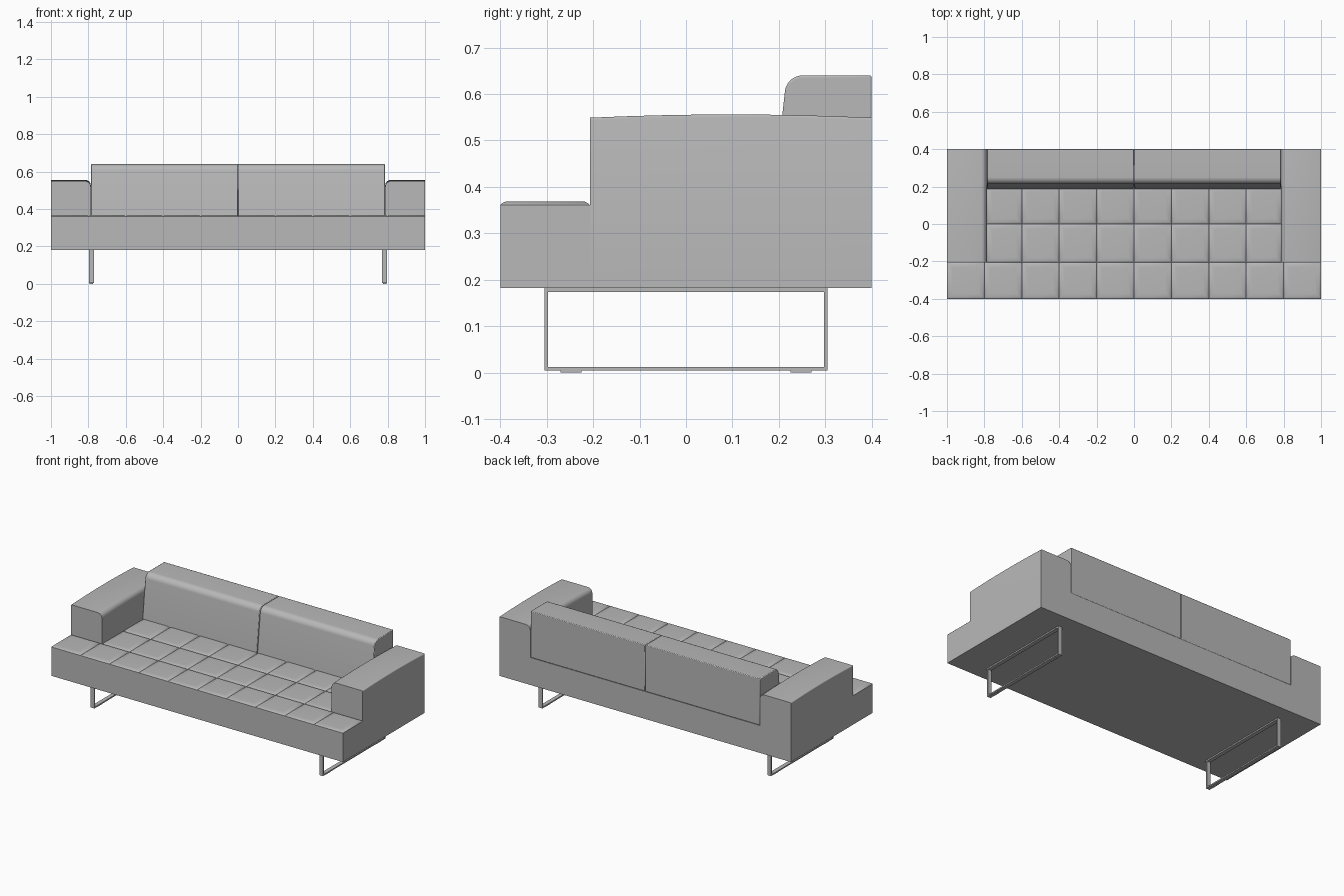
import bpy, bmesh, math

old = bpy.data.objects.get("Cube")
if old:
    bpy.data.objects.remove(old, do_unlink=True)

fabric = bpy.data.materials.new("soft_grey")
fabric.use_nodes = True
GREY = (0.48, 0.48, 0.48, 1)
fabric.diffuse_color = GREY
fabric.node_tree.nodes["Principled BSDF"].inputs["Base Color"].default_value = GREY


def loft(name, rings, smooth=True, bevel=0):
    """Skin a list of equal-length closed rings and cap both ends."""
    bm = bmesh.new()
    loops = [[bm.verts.new(p) for p in ring] for ring in rings]
    n = len(loops[0])
    for a, b in zip(loops, loops[1:]):
        for i in range(n):
            j = (i + 1) % n
            bm.faces.new((a[i], a[j], b[j], b[i]))
    bm.faces.new(loops[0])
    bm.faces.new(loops[-1])
    bmesh.ops.recalc_face_normals(bm, faces=bm.faces)
    mesh = bpy.data.meshes.new(name)
    bm.to_mesh(mesh)
    bm.free()
    mesh.materials.append(fabric)
    obj = bpy.data.objects.new(name, mesh)
    bpy.context.collection.objects.link(obj)
    if bevel:
        mod = obj.modifiers.new("soft_edges", 'BEVEL')
        mod.width = bevel
        mod.segments = 2
        mod.limit_method = 'ANGLE'
        mod.angle_limit = math.radians(50)
    if smooth:
        bpy.ops.object.select_all(action='DESELECT')
        bpy.context.view_layer.objects.active = obj
        obj.select_set(True)
        bpy.ops.object.shade_smooth_by_angle(angle=math.radians(35))
    return obj


def rect(x0, x1, y0, y1, z):
    return [(x0, y0, z), (x1, y0, z), (x1, y1, z), (x0, y1, z)]


def box(name, x0, x1, y0, y1, z0, z1):
    return loft(name, [rect(x0, x1, y0, y1, z) for z in (z0, z1)], smooth=False)


def arc(cx, cz, r, start, end, steps=6):
    angles = [math.radians(start + (end - start) * i / steps) for i in range(steps + 1)]
    return [(cx + r * math.cos(a), cz + r * math.sin(a)) for a in angles]


INNER, SPLIT, BOTTOM, SEAT = 0.787, -0.207, 0.182, 0.352

# Base: a full-width front rail and a body between the arms
box("front_rail", -1, 1, -0.4, SPLIT, BOTTOM, SEAT)
box("base_body", -INNER, INNER, SPLIT, 0.4, BOTTOM, SEAT)


# Tufted seat: one pillow-edged square per grid cell
def pad(name, x0, x1, y0, y1):
    steps = ((0, SEAT), (0, 0.361), (0.004, 0.365), (0.011, 0.368), (0.03, 0.369))
    loft(name, [rect(x0 + d, x1 - d, y0 + d, y1 - d, z) for d, z in steps])


for row, (y0, y1) in enumerate(((-0.4, SPLIT), (SPLIT, 0), (0, 0.2))):
    half = 5 if row == 0 else 4
    for col in range(-half, half):
        x0, x1 = col * 0.2, (col + 1) * 0.2
        if row:
            x0, x1 = max(x0, -INNER), min(x1, INNER)
        pad(f"seat_pad_{row}_{col + half}", x0, x1, y0, y1)

# Arms: rounded inner top edge, top gently crowned from front to back
for side, label in ((1, "left"), (-1, "right")):
    rings = []
    for i in range(9):
        t = i / 8
        y = SPLIT + t * (0.4 - SPLIT)
        top = 0.549 + 0.007 * (1 - (2 * t - 1) ** 2)
        profile = [(1, BOTTOM)] + arc(0.995, top - 0.005, 0.005, 0, 90, 3)
        profile += arc(INNER + 0.03, top - 0.03, 0.03, 90, 180) + [(INNER, BOTTOM)]
        rings.append([(side * x, y, z) for x, z in profile])
    loft(f"{label}_arm", rings)

# Two back cushions with a leaning front and rounded top edge
back = [(0.4, SEAT), (0.4, 0.64)] + arc(0.251, 0.602, 0.038, 90, 172, 8) + [(0.185, SEAT)]
for side, label in ((1, "left"), (-1, "right")):
    loft(f"{label}_back_cushion",
         [[(side * x, y, z) for y, z in back] for x in (0.001, INNER - 0.001)], bevel=0.004)

# Sled legs: flat-bar rectangular frames with small glide pads
for side, label in ((1, "left"), (-1, "right")):
    a, b = sorted((side * 0.771, side * 0.796))
    for z0, part in ((0.004, "floor_bar"), (0.174, "top_bar")):
        box(f"{label}_leg_{part}", a, b, -0.305, 0.305, z0, z0 + 0.008)
    for end, part in ((-1, "front"), (1, "back")):
        y0, y1 = sorted((end * 0.297, end * 0.305))
        box(f"{label}_leg_{part}_post", a, b, y0, y1, 0.012, 0.174)
        y0, y1 = sorted((end * 0.225, end * 0.27))
        box(f"{label}_leg_{part}_glide", a + 0.003, b - 0.003, y0, y1, 0, 0.004)
